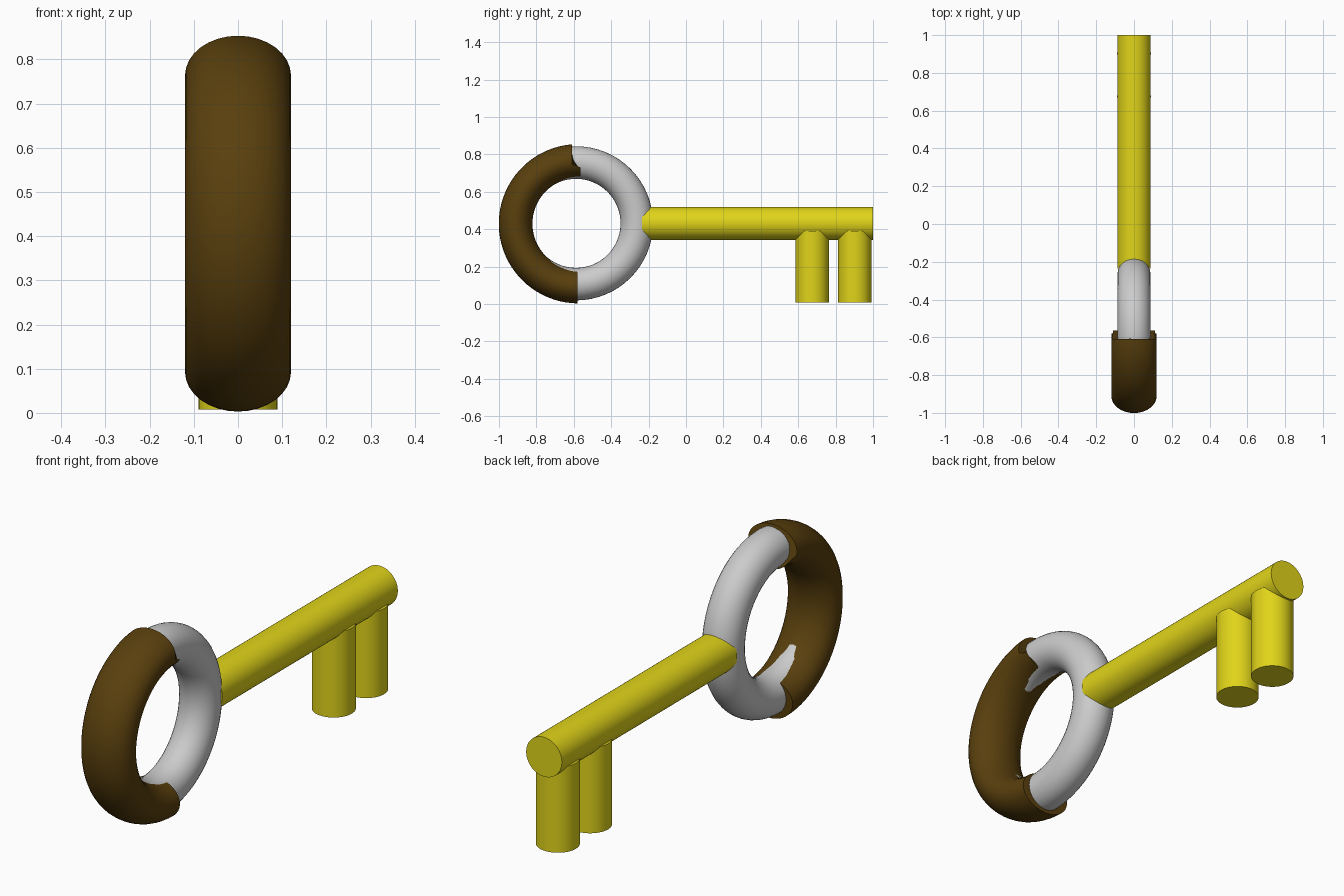
import bpy, bmesh, math
from mathutils import Vector

if "Cube" in bpy.data.objects:
    bpy.data.objects.remove(bpy.data.objects["Cube"])


def material(name, rgb):
    m = bpy.data.materials.new(name)
    m.diffuse_color = (*rgb, 1)
    m.use_nodes = True
    m.node_tree.nodes["Principled BSDF"].inputs["Base Color"].default_value = m.diffuse_color
    return m


def finish(obj, name, mat=None):
    obj.name = name
    if mat:
        obj.data.materials.append(mat)
    bpy.ops.object.select_all(action='DESELECT')
    obj.select_set(True)
    bpy.context.view_layer.objects.active = obj
    bpy.ops.object.shade_smooth_by_angle(angle=math.radians(40))


def rod(name, start, end, radius, mat):
    a, b = Vector(start), Vector(end)
    bpy.ops.mesh.primitive_cylinder_add(vertices=48, radius=radius, depth=(b - a).length,
                                        end_fill_type='TRIFAN', location=(a + b) / 2,
                                        rotation=(b - a).to_track_quat('Z', 'Y').to_euler())
    finish(bpy.context.object, name, mat)


yellow = material("yellow", (0.75, 0.66, 0.01))
brown = material("brown", (0.10, 0.05, 0.004))

# Grey ring of the handle
bpy.ops.mesh.primitive_torus_add(major_radius=0.325, minor_radius=0.087,
                                 major_segments=64, minor_segments=32,
                                 location=(0, -0.588, 0.431),
                                 rotation=(0, math.pi / 2, 0))
finish(bpy.context.object, "handle_ring")

# Brown grip: half ring with an oval section, stepped at its upper end
CY, CZ, MAJOR, RAD, WIDE = -0.575, 0.429, 0.336, 0.09, 0.12
STEPS, SIDES = 40, 32
bm = bmesh.new()
rings = [[] for _ in range(STEPS + 1)]
for j in range(SIDES):
    p = 2 * math.pi * j / SIDES
    r = MAJOR + RAD * math.cos(p)
    top_y = -0.61 if math.cos(p) > -0.35 else -0.565
    t0 = math.acos((top_y - CY) / r)
    t1 = 2 * math.pi - math.acos((-0.58 - CY) / r)
    for i in range(STEPS + 1):
        t = t0 + (t1 - t0) * i / STEPS
        rings[i].append(bm.verts.new((WIDE * math.sin(p), CY + r * math.cos(t),
                                      CZ + r * math.sin(t))))
for a, b in zip(rings, rings[1:]):
    for j in range(SIDES):
        k = (j + 1) % SIDES
        bm.faces.new((a[j], a[k], b[k], b[j]))
bm.faces.new(rings[0])
bm.faces.new(rings[-1])
bmesh.ops.recalc_face_normals(bm, faces=bm.faces)
mesh = bpy.data.meshes.new("handle_grip")
bm.to_mesh(mesh)
bm.free()
grip = bpy.data.objects.new("handle_grip", mesh)
bpy.context.collection.objects.link(grip)
finish(grip, "handle_grip", brown)

# Shaft and the two teeth
rod("shaft", (0, -0.235, 0.431), (0, 1.0, 0.431), 0.088, yellow)
for name, y in (("inner_tooth", 0.675), ("outer_tooth", 0.902)):
    rod(name, (0, y, 0.008), (0, y, 0.39), 0.089, yellow)
